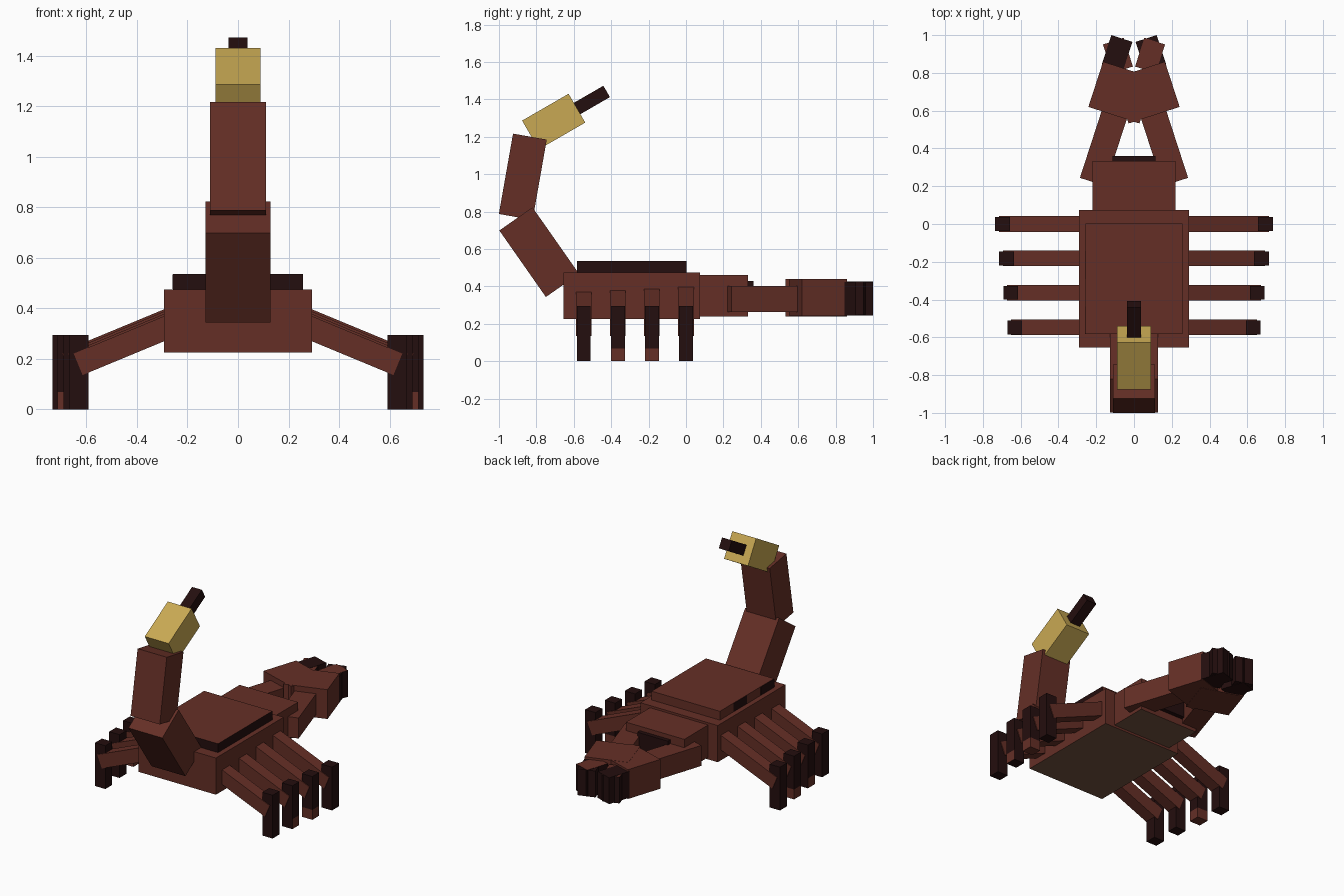
import bpy, bmesh, math
from mathutils import Matrix, Vector

if "Cube" in bpy.data.objects:
    bpy.data.objects.remove(bpy.data.objects["Cube"])


def material(name, hexcode):
    def lin(v):
        v /= 255
        return v / 12.92 if v <= 0.04045 else ((v + 0.055) / 1.055) ** 2.4
    m = bpy.data.materials.new(name)
    m.diffuse_color = [lin(int(hexcode[i:i + 2], 16)) for i in (0, 2, 4)] + [1]
    m.use_nodes = True
    m.node_tree.nodes["Principled BSDF"].inputs["Base Color"].default_value = m.diffuse_color
    return m


BROWN, DARK, GOLD, BELLY = range(4)
MATS = [material("shell brown", "652f26"), material("dark brown", "240e0e"),
        material("venom gold", "c9a953"), material("belly tan", "74523f")]


def box(name, center, size, color=BROWN, rot=0, axis='X', cut_z=None, rule=None):
    """Box turned by rot degrees; rule(normal, centre) may recolour faces in local space."""
    bm = bmesh.new()
    bmesh.ops.create_cube(bm, size=1, matrix=Matrix.Diagonal((*size, 1)))
    if cut_z is not None:
        bmesh.ops.bisect_plane(bm, geom=bm.verts[:] + bm.edges[:] + bm.faces[:],
                               plane_co=(0, 0, cut_z), plane_no=(0, 0, 1))
    bm.normal_update()
    for f in bm.faces:
        picked = rule(f.normal, f.calc_center_median()) if rule else None
        f.material_index = color if picked is None else picked
    bm.transform(Matrix.Rotation(math.radians(rot), 4, axis))
    me = bpy.data.meshes.new(name)
    bm.to_mesh(me)
    bm.free()
    for m in MATS:
        me.materials.append(m)
    ob = bpy.data.objects.new(name, me)
    ob.location = center
    bpy.context.collection.objects.link(ob)
    return ob


def tan_below(n, c):
    return BELLY if n.z < -0.5 else None


# Body, head and mouth
box("body", (0, -0.29, 0.35), (0.584, 0.73, 0.25), rule=tan_below)
box("head", (0, 0.2, 0.35), (0.44, 0.265, 0.22), rule=tan_below)
box("mouth", (0, 0.33, 0.36), (0.23, 0.06, 0.14), DARK)

# Back plate: dark rim at the right and rear, two dark patches on the left
box("back_plate", (0, -0.29, 0.5), (0.514, 0.585, 0.07),
    rule=lambda n, c: DARK if n.x > 0.5 or n.y < -0.5 else None)
for y in (-0.217, -0.51):
    box("plate_patch", (-0.257, y, 0.505), (0.004, 0.146, 0.056), DARK)

# Tail segments, venom bulb and stinger
box("tail_lower", (0, -0.785, 0.583), (0.256, 0.216, 0.434), rot=35)
box("tail_upper", (0, -0.8725, 0.986), (0.22, 0.183, 0.436), rot=-10)
box("venom_bulb", (0, -0.7075, 1.281), (0.18, 0.287, 0.178), GOLD, rot=30)
box("stinger", (0, -0.513, 1.391), (0.074, 0.205, 0.07), DARK, rot=30)

# Four pairs of legs, spreading wider towards the head
for i, (y, x) in enumerate([(0.0, 0.696), (-0.182, 0.675), (-0.364, 0.652), (-0.547, 0.631)]):
    for s in (-1, 1):
        a = math.radians(22.5)
        length = 0.46
        tip = Vector((x + 0.002, 0, 0.178))
        mid = tip - Vector((math.cos(a), 0, -math.sin(a))) * length / 2
        box("upper_leg", (s * mid.x, y, mid.z), (length, 0.083, 0.092),
            rot=s * 22.5, axis='Y')

        # Middle feet have brown tips
        def foot_rule(n, c, i=i, s=s):
            tip_face = c.z < -0.08
            if tip_face and (i == 1 or (i == 2 and n.x * s > 0.5)):
                return BROWN
        box("foot", (s * x, y, 0.1475), (0.078, 0.074, 0.295), DARK,
            cut_z=-0.08, rule=foot_rule)

# Pincers: arm, palm and two crossing fingers on each side
for s in (-1, 1):
    turn = s * 18
    box("claw_arm", (s * 0.158, 0.413, 0.333), (0.14, 0.4, 0.14), rot=turn, axis='Z')
    box("claw_palm", (s * 0.0675, 0.696, 0.34 + s * 0.0005), (0.284, 0.252, 0.2),
        rot=turn, axis='Z')
    box("inner_finger", (s * 0.089, 0.906, 0.335 - s * 0.001), (0.117, 0.16, 0.18), DARK,
        rot=turn, axis='Z')
    box("outer_finger", (s * 0.085, 0.892, 0.335 + s * 0.001), (0.115, 0.16, 0.18), DARK,
        rot=-turn, axis='Z', rule=lambda n, c: BROWN if n.z > 0.5 else None)
